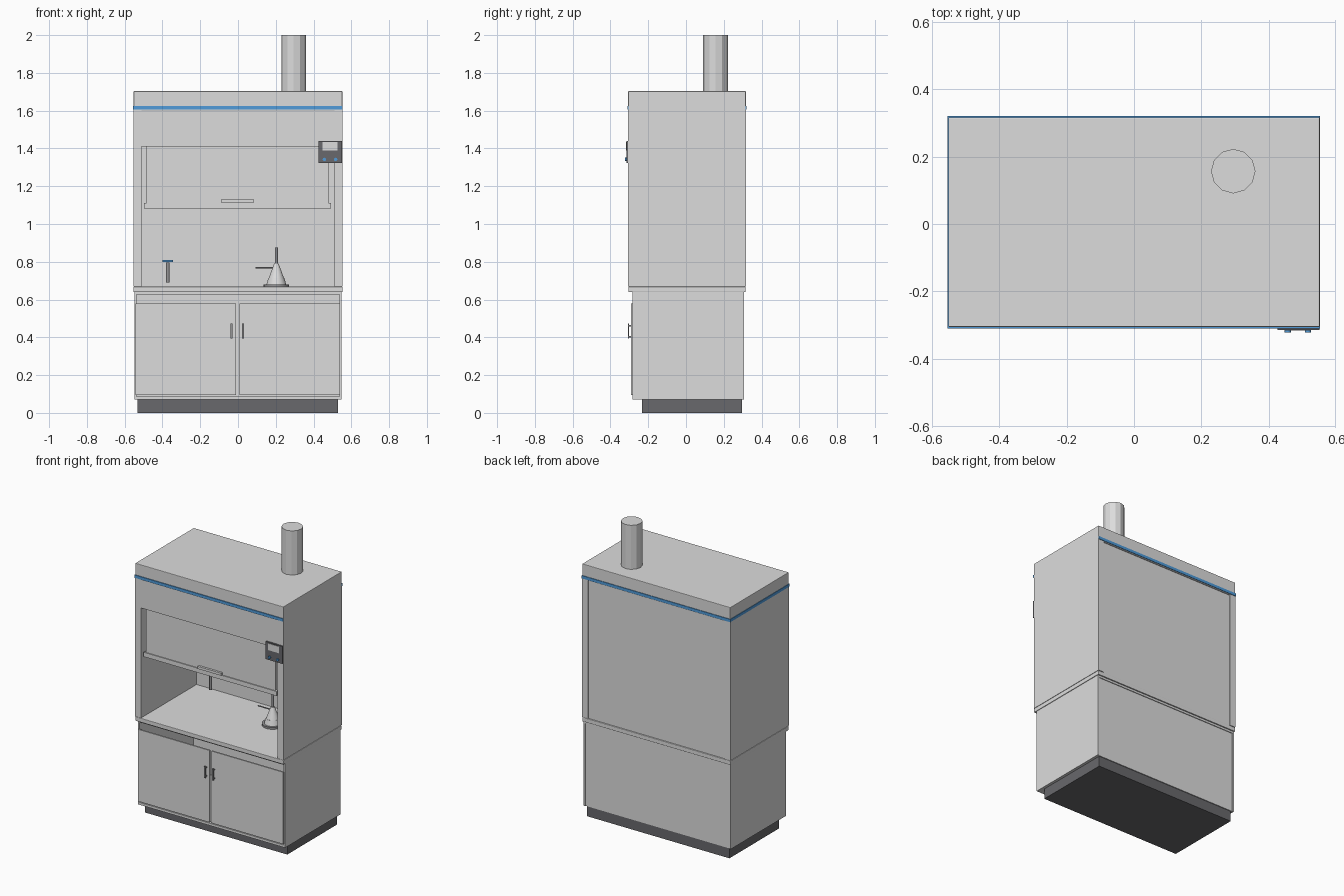
import bpy, bmesh, math
from mathutils import Matrix, Vector

if "Cube" in bpy.data.objects:
    bpy.data.objects.remove(bpy.data.objects["Cube"])


def material(name, rgb):
    m = bpy.data.materials.new(name)
    m.diffuse_color = (*rgb, 1)
    m.use_nodes = True
    m.node_tree.nodes["Principled BSDF"].inputs["Base Color"].default_value = m.diffuse_color
    return m


GREY = material("light grey", (0.72, 0.72, 0.72))
DARK = material("dark grey", (0.14, 0.14, 0.15))
MID = material("metal grey", (0.3, 0.3, 0.31))
BLUE = material("blue", (0.08, 0.33, 0.7))


def finish(name, bm, mat, smooth=False):
    bmesh.ops.recalc_face_normals(bm, faces=bm.faces)
    me = bpy.data.meshes.new(name)
    bm.to_mesh(me)
    bm.free()
    me.materials.append(mat)
    ob = bpy.data.objects.new(name, me)
    bpy.context.collection.objects.link(ob)
    if smooth:
        bpy.ops.object.select_all(action='DESELECT')
        ob.select_set(True)
        bpy.context.view_layer.objects.active = ob
        bpy.ops.object.shade_smooth_by_angle(angle=math.radians(35))
    return ob


def box(name, x, y, z, mat=GREY, bevel=0):
    """Box from (min, max) ranges on each axis."""
    bm = bmesh.new()
    bmesh.ops.create_cube(bm, size=1)
    for v in bm.verts:
        v.co = Vector([r[0] if c < 0 else r[1] for c, r in zip(v.co, (x, y, z))])
    if bevel:
        bmesh.ops.bevel(bm, geom=bm.edges[:], offset=bevel, segments=2,
                        affect='EDGES', profile=0.5)
    return finish(name, bm, mat)


def rod(name, a, b, r, mat=GREY, r2=None, sides=16, smooth=True):
    """Cylinder or cone between two points."""
    a, b = Vector(a), Vector(b)
    bm = bmesh.new()
    rot = (b - a).to_track_quat('Z', 'Y').to_matrix().to_4x4()
    bmesh.ops.create_cone(bm, cap_ends=True, segments=sides, radius1=r,
                          radius2=r if r2 is None else r2, depth=(b - a).length,
                          matrix=Matrix.Translation((a + b) / 2) @ rot)
    return finish(name, bm, mat, smooth)


W = 0.553

# plinth
box("plinth", (-0.532, 0.53), (-0.232, 0.297), (0, 0.07), DARK)

# hollow base cabinet
for s, side in ((-1, "left"), (1, "right")):
    box(f"base_side_{side}", sorted((s * 0.538, s * 0.549)), (-0.283, 0.308), (0.07, 0.64))
box("base_floor", (-0.538, 0.538), (-0.283, 0.303), (0.07, 0.086))
box("base_back", (-0.538, 0.538), (0.292, 0.303), (0.086, 0.628))
box("base_top_rail", (-0.538, 0.538), (-0.283, 0.308), (0.626, 0.64))

# doors and pulls
for side, x, hx in (("left", (-0.543, -0.01), -0.034), ("right", (0.007, 0.54), 0.026)):
    box(f"door_{side}", x, (-0.291, -0.281), (0.095, 0.58))
    box(f"door_pull_{side}", (hx - 0.006, hx + 0.006), (-0.307, -0.301), (0.393, 0.472), MID)
    for z in (0.4, 0.458):
        box(f"pull_post_{side}", (hx - 0.005, hx + 0.005), (-0.302, -0.29), (z, z + 0.008), MID)

# worktop
box("worktop", (-W, W), (-0.305, 0.316), (0.64, 0.668), GREY, 0.003)

# hood shell
for s, side in ((-1, "left"), (1, "right")):
    box(f"hood_side_{side}", sorted((s * 0.51, s * 0.552)), (-0.306, 0.317), (0.67, 1.61))
box("hood_back", (-0.51, 0.51), (0.287, 0.311), (0.67, 1.61))
box("hood_header", (-0.552, 0.552), (-0.306, 0.317), (1.6, 1.703), GREY, 0.003)
box("hood_front_panel", (-0.51, 0.51), (-0.302, -0.292), (1.41, 1.61))

# blue trim on front, back and left
box("trim_front", (-W, W), (-0.311, -0.304), (1.606, 1.625), BLUE)
box("trim_back", (-W, W), (0.315, 0.321), (1.606, 1.625), BLUE)
box("trim_left", (-0.555, -0.55), (-0.311, 0.321), (1.606, 1.625), BLUE)

# sliding sash with bar and grip
box("sash", (-0.485, 0.48), (-0.287, -0.277), (1.09, 1.5))
box("sash_bar", (-0.498, 0.492), (-0.293, -0.271), (1.082, 1.112))
box("sash_grip", (-0.09, 0.085), (-0.302, -0.287), (1.113, 1.13))

# exhaust duct
rod("exhaust_duct", (0.295, 0.157, 1.70), (0.295, 0.157, 2.0), 0.066, sides=12, smooth=False)

# control box
box("control_box", (0.427, 0.551), (-0.315, -0.304), (1.322, 1.44), DARK)
box("control_screen", (0.447, 0.526), (-0.317, -0.313), (1.388, 1.433))
for x in (0.457, 0.517):
    rod("control_knob", (x, -0.314, 1.342), (x, -0.322, 1.342), 0.009, BLUE)

# tap at the back wall
rod("tap_stem", (-0.372, 0.24, 0.69), (-0.372, 0.24, 0.795), 0.009, MID)
rod("tap_pipe", (-0.372, 0.24, 0.78), (-0.372, 0.29, 0.78), 0.007, MID)
box("tap_handle", (-0.401, -0.343), (0.23, 0.25), (0.798, 0.81), BLUE)

# burner on the worktop
X, Y = 0.203, 0.08
rod("burner_base", (X, Y, 0.668), (X, Y, 0.681), 0.067, MID, sides=24)
rod("burner_collar", (X, Y, 0.681), (X, Y, 0.715), 0.052, GREY, 0.042, sides=24)
rod("burner_cone", (X, Y, 0.715), (X, Y, 0.79), 0.04, GREY, 0.012, sides=24)
rod("burner_tube", (X, Y, 0.785), (X, Y, 0.875), 0.008, MID)
rod("burner_arm", (X - 0.11, Y, 0.768), (X, Y, 0.768), 0.004, MID)
